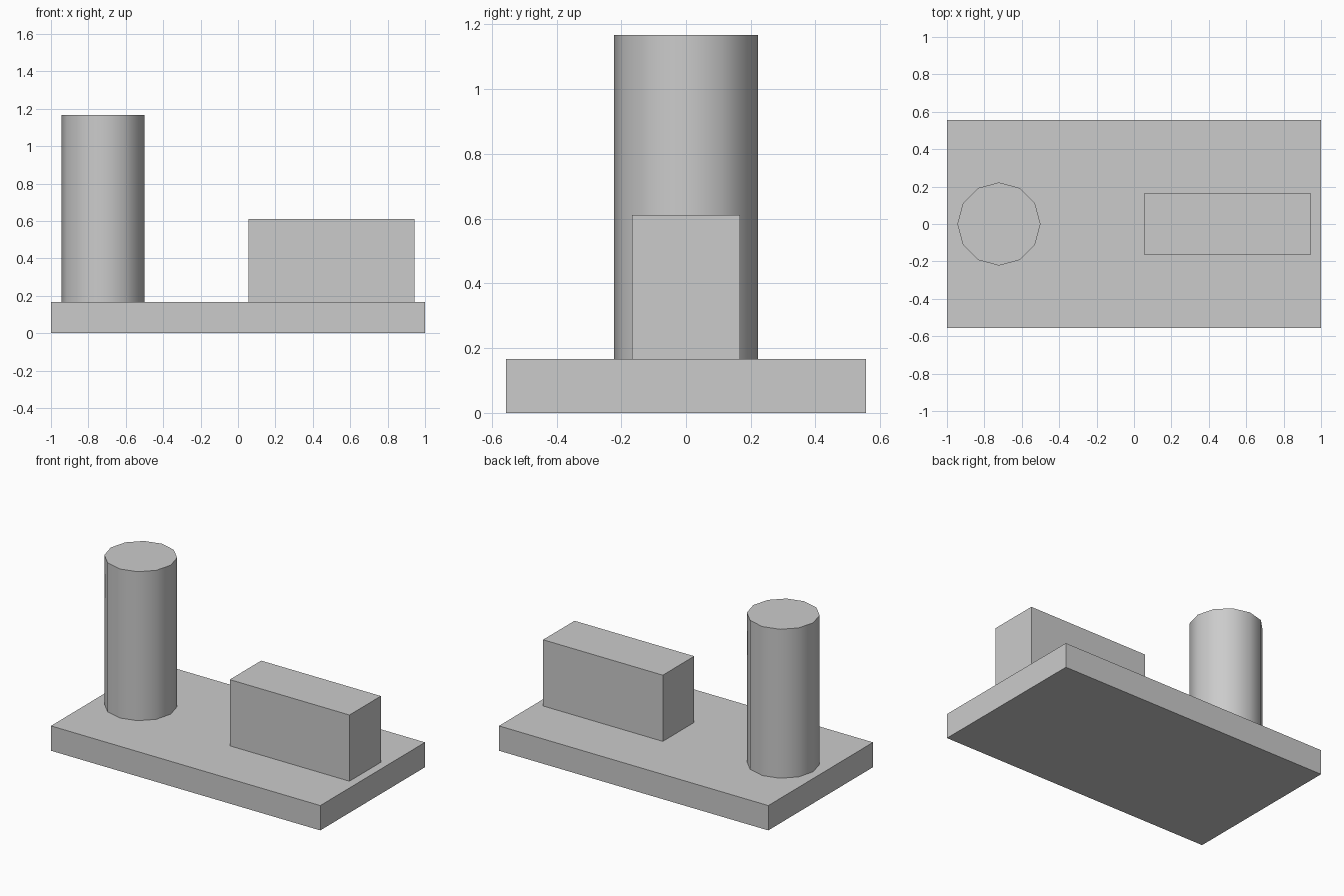
import bpy
import math

# Remove the default cube
if "Cube" in bpy.data.objects:
    bpy.data.objects.remove(bpy.data.objects["Cube"], do_unlink=True)

grey = bpy.data.materials.new("light grey")
grey.use_nodes = True
colour = (0.6, 0.6, 0.6, 1)
grey.diffuse_color = colour
grey.node_tree.nodes["Principled BSDF"].inputs["Base Color"].default_value = colour

UNIT = 1 / 18
BASE_TOP = 3 * UNIT


def finish(name):
    obj = bpy.context.object
    obj.name = name
    obj.data.name = name
    obj.data.materials.append(grey)
    return obj


def add_box(name, x, bottom, size):
    bpy.ops.mesh.primitive_cube_add(size=1, location=(x, 0, bottom + size[2] / 2))
    obj = finish(name)
    obj.scale = size
    bpy.ops.object.transform_apply(location=False, rotation=False, scale=True)


# Flat slab and the block standing on it
add_box("base", 0, 0, (2, 20 * UNIT, BASE_TOP))
add_box("block", 9 * UNIT, BASE_TOP, (16 * UNIT, 6 * UNIT, 8 * UNIT))

# Twelve-sided column
height = 18 * UNIT
bpy.ops.mesh.primitive_cylinder_add(
    vertices=12, radius=4 * UNIT, depth=height,
    location=(-13 * UNIT, 0, BASE_TOP + height / 2))
finish("column")
bpy.ops.object.shade_smooth_by_angle(angle=math.radians(35))
